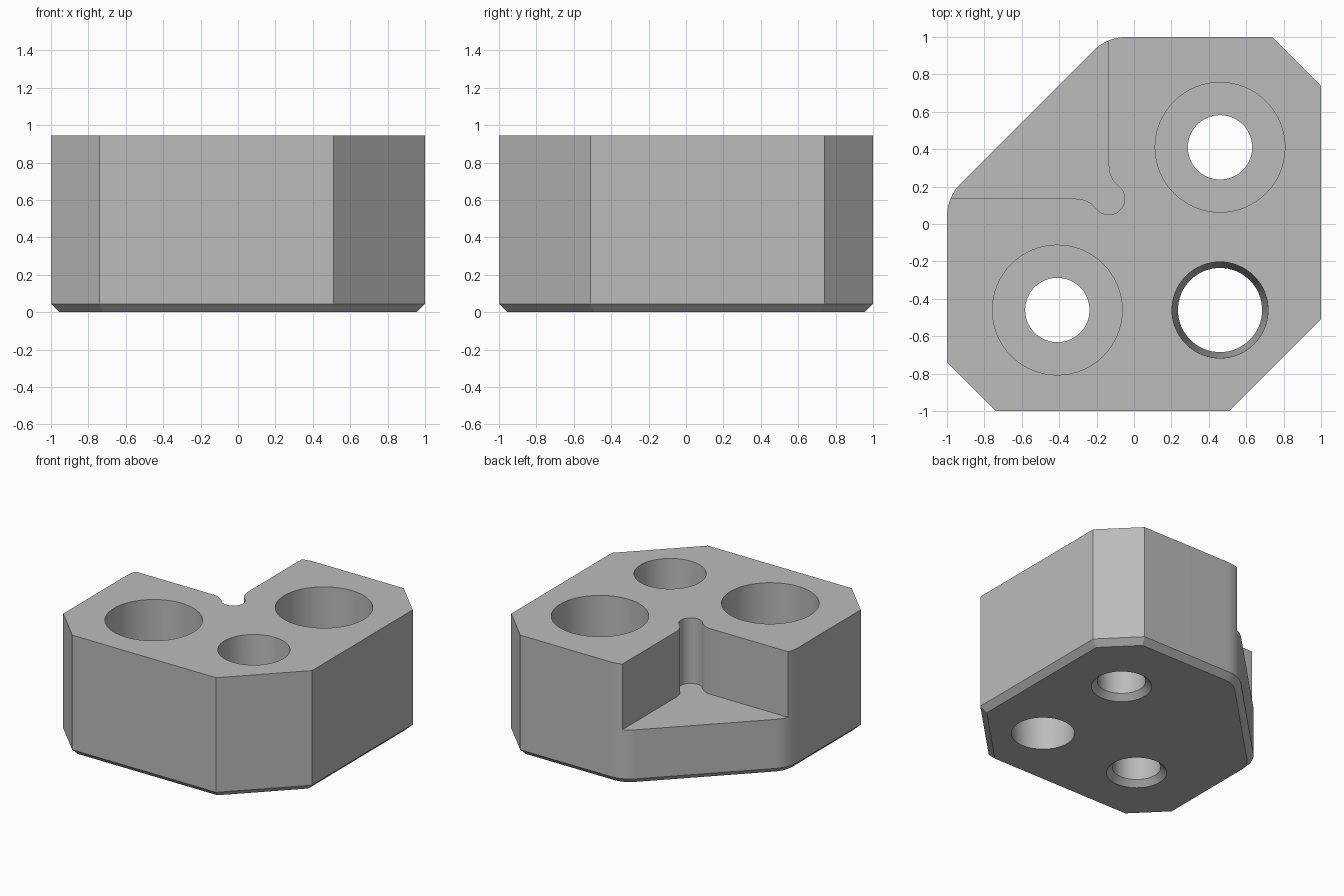
import bpy, bmesh
from math import sin, cos, pi, radians, sqrt, atan2, degrees

cube = bpy.data.objects.get("Cube")
if cube:
    bpy.data.objects.remove(cube, do_unlink=True)

HEIGHT, CHAMFER, POCKET_FLOOR = 0.945, 0.045, 0.43

grey = bpy.data.materials.new("plain grey")
grey.use_nodes = True
colour = (0.5, 0.5, 0.5, 1)
grey.diffuse_color = colour
grey.node_tree.nodes["Principled BSDF"].inputs["Base Color"].default_value = colour


def arc(cx, cy, r, start, end, steps=10):
    angles = [radians(start + (end - start) * i / steps) for i in range(steps + 1)]
    return [(cx + r * cos(a), cy + r * sin(a)) for a in angles]


def make_object(name, bm):
    bmesh.ops.recalc_face_normals(bm, faces=bm.faces)
    mesh = bpy.data.meshes.new(name)
    bm.to_mesh(mesh)
    bm.free()
    mesh.materials.append(grey)
    obj = bpy.data.objects.new(name, mesh)
    bpy.context.collection.objects.link(obj)
    return obj


def prism(name, outline, z0, z1, chamfer=0):
    bm = bmesh.new()
    base = bm.faces.new([bm.verts.new((x, y, z0)) for x, y in outline])
    rim = list(base.edges)
    top = bmesh.ops.extrude_face_region(bm, geom=[base], use_keep_orig=True)["geom"]
    for v in top:
        if isinstance(v, bmesh.types.BMVert):
            v.co.z = z1
    bmesh.ops.recalc_face_normals(bm, faces=bm.faces)
    if chamfer:
        bmesh.ops.bevel(bm, geom=rim, offset=chamfer, segments=1, affect='EDGES')
    return make_object(name, bm)


def turned(name, x, y, profile, sides=64):
    """Closed solid of revolution from (radius, height) pairs."""
    bm = bmesh.new()
    rings = [[bm.verts.new((x + r * cos(2 * pi * i / sides),
                            y + r * sin(2 * pi * i / sides), z))
              for i in range(sides)] for r, z in profile]
    for low, high in zip(rings, rings[1:]):
        for i in range(sides):
            j = (i + 1) % sides
            bm.faces.new((low[i], low[j], high[j], high[i]))
    bm.faces.new(rings[0][::-1])
    bm.faces.new(rings[-1])
    return make_object(name, bm)


# Block with clipped corners, two rounded corners and a chamfered underside
outline = [(-1, -0.74), (-0.74, -1), (0.51, -1), (1, -0.51), (1, 0.74), (0.74, 1)]
outline += arc(-0.04, 0.75, 0.25, 90, 135) + arc(-0.75, 0.04, 0.25, 135, 180)
block = prism("corner_block", outline, 0, HEIGHT, CHAMFER)

# Corner pocket with a round relief blended into both walls
wall, relief, blend = 0.135, 0.085, 0.138
reach = sqrt((blend + relief) ** 2 - blend ** 2)
turn = degrees(atan2(reach, blend))
pocket = [(-wall, 1.2)]
pocket += arc(blend - wall, wall + reach, blend, 180, 180 + turn)
pocket += arc(-wall, wall, relief, turn, -90 - turn, 32)[1:-1]
pocket += arc(-wall - reach, wall - blend, blend, 90 - turn, 90)
pocket += [(-1.2, wall), (-1.2, 1.2)]
cutters = [prism("pocket_cutter", pocket, POCKET_FLOOR, 1.2)]

# Counterbored screw holes, countersunk from below
screw = [(0.265, -0.05), (0.172, 0.043), (0.172, POCKET_FLOOR),
         (0.347, POCKET_FLOOR), (0.347, 1.1)]
for x, y in ((0.46, 0.41), (-0.41, -0.46)):
    cutters.append(turned("screw_hole_cutter", x, y, screw))

# Tapered through hole
slope = (0.257 - 0.225) / HEIGHT
taper = [(0.225 + slope * z, z) for z in (-0.1, 1.1)]
cutters.append(turned("tapered_hole_cutter", 0.46, -0.46, taper))

bpy.ops.object.select_all(action='DESELECT')
block.select_set(True)
bpy.context.view_layer.objects.active = block
for cutter in cutters:
    cutter.hide_render = True
    mod = block.modifiers.new("cut", 'BOOLEAN')
    mod.operation, mod.solver, mod.object = 'DIFFERENCE', 'EXACT', cutter
    bpy.ops.object.modifier_apply(modifier=mod.name)
    bpy.data.objects.remove(cutter, do_unlink=True)

bpy.ops.object.shade_smooth_by_angle(angle=radians(25))
